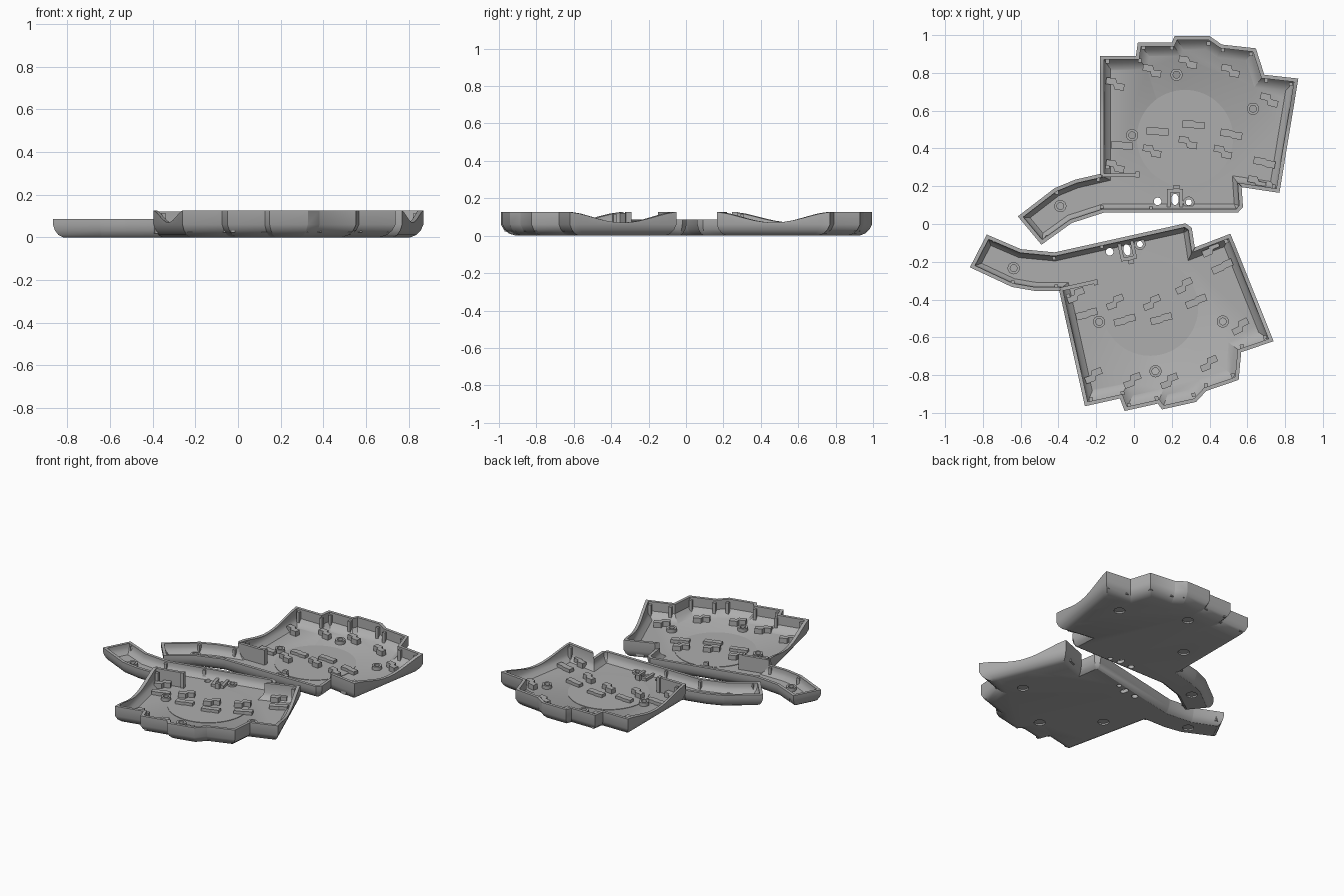
import bpy, bmesh, math
from mathutils import Vector, Matrix

if "Cube" in bpy.data.objects:
    bpy.data.objects.remove(bpy.data.objects["Cube"])

grey = bpy.data.materials.new("mid_grey")
grey.use_nodes = True
COLOUR = (0.42, 0.42, 0.42, 1)
grey.diffuse_color = COLOUR
grey.node_tree.nodes["Principled BSDF"].inputs["Base Color"].default_value = COLOUR

# Outline corners, clockwise: x, y, kind of the edge that starts there
# b = back wall, s = scooped side wall, p = low palm wall
OUTLINE = [
    (-.18, .265, "s"), (-.18, .89, "b"), (.01, .89, "b"), (.02, .96, "b"),
    (.20, .96, "b"), (.215, .995, "b"), (.40, .995, "b"), (.465, .95, "b"),
    (.645, .93, "b"), (.69, .79, "b"), (.87, .77, "s"), (.77, .165, "n"),
    (.57, .195, "p"), (.577, .09, "p"), (.55, .06, "p"), (-.16, .06, "p"),
    (-.33, .005, "p"), (-.49, -.11, "p"), (-.615, .04, "p"), (-.42, .19, "p"),
    (-.31, .235, "p")]
FLARE = {"b": 1.4, "s": 1.0, "n": .9, "p": .7}
FLOOR = .022


def inset_corners(thick, flare):
    """Move every edge inward and return the new corners."""
    pts = [Vector(c[:2]) for c in OUTLINE]
    n, lines = len(pts), []
    for i in range(n):
        d = (pts[(i + 1) % n] - pts[i]).normalized()
        inward = Vector((d.y, -d.x))
        lines.append((pts[i] + inward * (thick + flare * FLARE[OUTLINE[i][2]]), d))
    out = []
    for i in range(n):
        (p, d), (q, e) = lines[i - 1], lines[i]
        out.append(p + d * ((q - p).cross(e) / d.cross(e)))
    return out


def ring(bm, thick, flare, z):
    """One loop of the shell; z None follows the rim height."""
    corners, verts = inset_corners(thick, flare), []
    for i, (_, _, kind) in enumerate(OUTLINE):
        a, b = corners[i], corners[(i + 1) % len(corners)]
        steps = [k / 12 for k in range(12)] if kind == "s" else [0]
        for u in steps + [.985]:
            rim = .086 if kind == "p" else .126
            if kind == "s":
                rim -= .056 * math.sin(math.pi * u) ** 1.5
            p = a.lerp(b, u)
            verts.append(bm.verts.new((p.x, p.y, rim if z is None else z)))
    return verts


def shell(bm):
    levels = [(0, .05, 0), (0, .027, .011), (0, .01, .033), (0, 0, .06),
              (0, 0, None), (.02, 0, None), (.02, 0, .062),
              (.02, .012, .042), (.02, .036, FLOOR)]
    rings = [ring(bm, *lv) for lv in levels]
    for lo, hi in zip(rings, rings[1:]):
        for i in range(len(lo)):
            j = (i + 1) % len(lo)
            bm.faces.new((lo[i], lo[j], hi[j], hi[i]))
    bm.faces.new(rings[0])
    bm.faces.new(rings[-1])


def prism(bm, pts, z0, z1, at=(0, 0), turn=0):
    """Extrude a flat outline upward."""
    m = Matrix.Translation((*at, 0)) @ Matrix.Rotation(math.radians(turn), 4, "Z")
    lo = [bm.verts.new(m @ Vector((x, y, z0))) for x, y in pts]
    hi = [bm.verts.new(m @ Vector((x, y, z1))) for x, y in pts]
    bm.faces.new(lo)
    bm.faces.new(hi)
    for i in range(len(lo)):
        j = (i + 1) % len(lo)
        bm.faces.new((lo[i], lo[j], hi[j], hi[i]))


def rect(w, d):
    return [(-w / 2, -d / 2), (w / 2, -d / 2), (w / 2, d / 2), (-w / 2, d / 2)]


def oval(rx, ry, n=28):
    return [(rx * math.cos(math.tau * k / n), ry * math.sin(math.tau * k / n)) for k in range(n)]


def tube(bm, at, r_out, r_in, z0, z1, n=28):
    loops = []
    for r, z in ((r_out, z0), (r_out, z1), (r_in, z1), (r_in, z0)):
        loops.append([bm.verts.new((at[0] + x, at[1] + y, z)) for x, y in oval(r, r, n)])
    for k in range(4):
        a, b = loops[k], loops[(k + 1) % 4]
        for i in range(n):
            j = (i + 1) % n
            bm.faces.new((a[i], a[j], b[j], b[i]))


def finish(name, build, matrix):
    bm = bmesh.new()
    build(bm)
    bm.transform(matrix)
    bmesh.ops.recalc_face_normals(bm, faces=bm.faces)
    me = bpy.data.meshes.new(name)
    bm.to_mesh(me)
    bm.free()
    me.materials.append(grey)
    ob = bpy.data.objects.new(name, me)
    bpy.context.collection.objects.link(ob)
    return ob


def smooth(ob):
    bpy.ops.object.select_all(action="DESELECT")
    ob.select_set(True)
    bpy.context.view_layer.objects.active = ob
    bpy.ops.object.shade_smooth_by_angle(angle=math.radians(32))


POSTS = [(.225, .79), (.63, .61), (-.01, .47), (-.39, .095)]
SHORT_PADS = [(-.10, .74, -8), (.095, .81, -8), (.285, .855, -8), (.51, .81, -10),
              (.715, .655, -14), (.095, .385, -8), (.285, .43, -8), (.47, .38, -12),
              (-.10, .305, -8), (.65, .22, -10)]
LONG_PADS = [(-.065, .415, 0), (.125, .49, 0), (.315, .525, 0), (.515, .475, -8), (.69, .325, -10)]
PEGS = [(-.14, .86), (-.14, .30), (.03, .865), (.05, .935), (.20, .93), (.395, .955),
        (.47, .92), (.62, .90), (.70, .76), (.83, .74), (.74, .20)]
LOW_PEGS = [(-.41, .165), (-.19, .235), (-.17, .09), (.09, .085), (-.46, -.07)]


def pads(bm):
    # stepped key sockets
    short = [(-.05, -.005), (-.008, -.005), (.0, -.028), (.05, -.028),
             (.05, .008), (.01, .008), (.0, .03), (-.05, .03)]
    for x, y, a in SHORT_PADS:
        prism(bm, short, FLOOR - .004, .056, (x, y), a)
    long = [(-.058, -.016), (.0, -.016), (.01, -.022), (.058, -.022),
            (.058, .016), (.01, .016), (.0, .022), (-.058, .022)]
    for x, y, a in LONG_PADS:
        prism(bm, long, FLOOR - .004, .045, (x, y), a)


def posts(bm):
    for p in POSTS:
        tube(bm, p, .032, .018, FLOOR - .004, .046)
    tube(bm, (.29, .115), .03, .016, FLOOR - .004, .034)


def pegs(bm):
    for p in PEGS:
        prism(bm, rect(.02, .02), FLOOR, .112, p)
    for p in LOW_PEGS:
        prism(bm, rect(.018, .018), FLOOR, .078, p)


def divider(bm):
    # wall between the key tray and the thumb arm
    prism(bm, rect(.19, .02), FLOOR - .004, .122, (-.08, .258))
    prism(bm, rect(.022, .03), FLOOR - .004, .126, (.018, .262))


def switch_mount(bm):
    # raised frame around the slot, with a small stop behind it
    for s in (-1, 1):
        prism(bm, rect(.018, .095), FLOOR - .004, .04, (.217 + s * .034, .137))
    prism(bm, rect(.05, .018), FLOOR - .004, .04, (.217, .176))
    prism(bm, rect(.03, .022), FLOOR - .004, .06, (.225, .196))


def floor_disc(bm):
    prism(bm, oval(.255, .255, 64), FLOOR - .004, FLOOR + .003, (.27, .455))


def cutters(bm):
    # holes through the floor and round foot recesses underneath
    prism(bm, oval(.02, .02), -.1, .05, (.125, .12))
    prism(bm, oval(.016, .016), -.1, .05, (.29, .115))
    prism(bm, oval(.019, .03), -.1, .05, (.217, .13))
    for p in POSTS:
        prism(bm, oval(.035, .035), -.1, .01, p)


def half(side, matrix):
    tray = finish(side + "_tray", shell, matrix)
    cut = finish(side + "_cutter", cutters, matrix)
    cut.hide_render = True
    mod = tray.modifiers.new("holes", "BOOLEAN")
    mod.operation, mod.solver, mod.object = "DIFFERENCE", "EXACT", cut
    bpy.context.view_layer.objects.active = tray
    bpy.ops.object.modifier_apply(modifier=mod.name)
    bpy.data.objects.remove(cut)
    smooth(tray)
    for name, build in (("key_sockets", pads), ("pegs", pegs), ("divider", divider),
                        ("switch_mount", switch_mount)):
        finish(side + "_" + name, build, matrix)
    for name, build in (("screw_posts", posts), ("floor_disc", floor_disc)):
        smooth(finish(side + "_" + name, build, matrix))


# The front half is the mirrored back half, turned a little
half("back", Matrix.Identity(4))
half("front", Matrix.Translation((-.277, -.057, 0)) @ Matrix.Rotation(math.radians(12.5), 4, "Z")
     @ Matrix.Scale(-1, 4, (0, 1, 0)))
